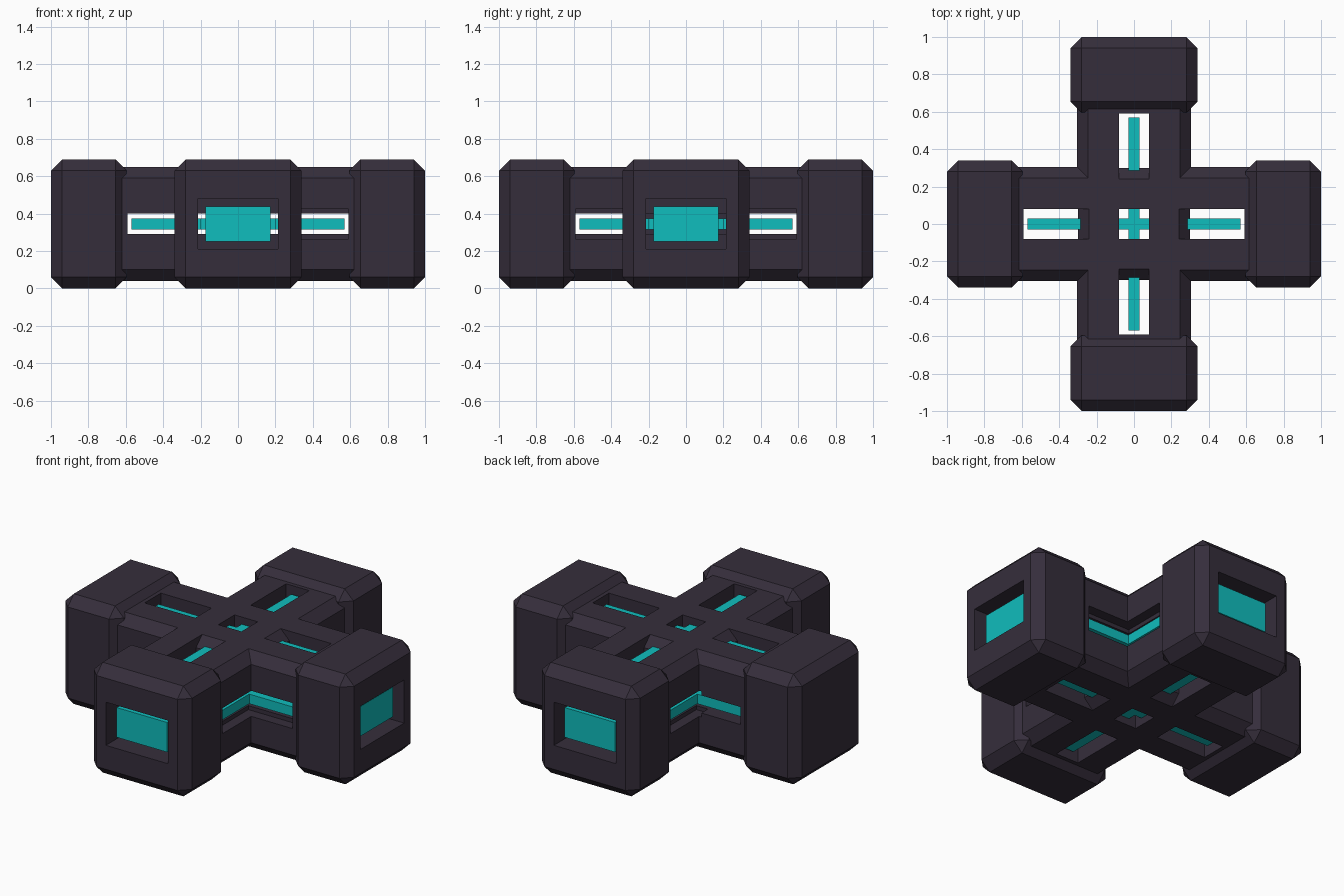
import bpy, bmesh, math
from mathutils import Matrix, Vector

if "Cube" in bpy.data.objects:
    bpy.data.objects.remove(bpy.data.objects["Cube"], do_unlink=True)

MID = 0.345      # height of the centre axis
HALF = 0.305     # half width of an arm
TURNS = [Matrix.Rotation(i * math.pi / 2, 4, "Z") for i in range(4)]


def material(name, rgb):
    m = bpy.data.materials.new(name)
    m.use_nodes = True
    m.diffuse_color = (*rgb, 1)
    m.node_tree.nodes["Principled BSDF"].inputs["Base Color"].default_value = (*rgb, 1)
    return m


HULL = material("dark plum metal", (0.036, 0.027, 0.044))
GLOW = material("teal light", (0.005, 0.51, 0.51))


def make(name, bm, mat):
    bmesh.ops.recalc_face_normals(bm, faces=bm.faces)
    me = bpy.data.meshes.new(name)
    bm.to_mesh(me)
    bm.free()
    me.materials.append(mat)
    ob = bpy.data.objects.new(name, me)
    bpy.context.scene.collection.objects.link(ob)
    return ob


def box(name, lo, hi, mat=HULL, turn=Matrix(), bevel=0, along=None):
    """Box with z measured from the centre axis; bevel all edges or those along one axis."""
    lo, hi = Vector(lo), Vector(hi)
    bm = bmesh.new()
    bmesh.ops.create_cube(bm, size=1)
    for v in bm.verts:
        v.co = Vector([(a + b) / 2 + c * (b - a) for a, b, c in zip(lo, hi, v.co)])
    if bevel:
        edges = [e for e in bm.edges if along is None
                 or abs((e.verts[0].co - e.verts[1].co)[along]) > 0.01]
        bmesh.ops.bevel(bm, geom=edges, offset=bevel, segments=1, affect="EDGES")
    bm.transform(Matrix.Translation((0, 0, MID)) @ turn)
    return make(name, bm, mat)


def prism(name, outline, half_depth, turn):
    """Extrude an x-z outline sideways."""
    bm = bmesh.new()
    face = bm.faces.new([bm.verts.new((x, -half_depth, z)) for x, z in outline])
    new = bmesh.ops.extrude_face_region(bm, geom=[face])["geom"]
    bmesh.ops.translate(bm, vec=(0, 2 * half_depth, 0),
                        verts=[g for g in new if isinstance(g, bmesh.types.BMVert)])
    bm.transform(Matrix.Translation((0, 0, MID)) @ turn)
    return make(name, bm, HULL)


def combine(ob, other, operation="DIFFERENCE"):
    mod = ob.modifiers.new("cut", "BOOLEAN")
    mod.operation, mod.solver, mod.object = operation, "EXACT", other
    deps = bpy.context.evaluated_depsgraph_get()
    deps.update()
    me = bpy.data.meshes.new_from_object(ob.evaluated_get(deps))
    ob.modifiers.clear()
    ob.data = me
    bpy.data.objects.remove(other, do_unlink=True)


# Crossing arms
frame = box("cross_frame", (-0.7, -HALF, -HALF), (0.7, HALF, HALF), bevel=0.06, along=0)
combine(frame, box("cross_arm", (-HALF, -0.7, -HALF), (HALF, 0.7, HALF),
                   bevel=0.06, along=1), "UNION")

# Level gap through the cross, then wider shallow slots on the arm sides
for turn in TURNS[:2]:
    combine(frame, box("gap", (-0.59, -0.32, -0.055), (0.59, 0.32, 0.055), turn=turn))
for turn in TURNS:
    for s in (-1, 1):
        y0, y1 = sorted((s * 0.24, s * 0.32))
        combine(frame, box("side_slot", (0.24, y0, -0.08), (0.59, y1, 0.08), turn=turn))

# Upright slots with a sloped inner end, and hollow arms
slope = [(0.24, 0.4), (0.24, HALF), (0.3, HALF - 0.06)]
outline = slope + [(x, -z) for x, z in reversed(slope)] + [(0.59, -0.4), (0.59, 0.4)]
for turn in TURNS:
    combine(frame, prism("upright_slot", outline, 0.08, turn))
    combine(frame, box("hollow", (0.3, -0.215, -0.135), (0.8, 0.215, 0.135), turn=turn))
combine(frame, box("centre_hole", (-0.08, -0.08, -0.4), (0.08, 0.08, 0.4)))

# End collars and their light panels
for name, turn in zip(("left", "back", "right", "front"), TURNS):
    collar = box(name + "_collar", (0.595, -0.34, -MID), (1, 0.34, MID),
                 turn=turn, bevel=0.06)
    combine(collar, box("opening", (0.5, -0.215, -0.135), (1.1, 0.215, 0.135), turn=turn))
    box(name + "_light_panel", (0.92, -0.175, -0.093), (0.95, 0.175, 0.093), GLOW, turn)

# Light bars behind the slots
for axis, turn in zip(("x", "y"), TURNS):
    for label, s in (("first", -1), ("second", 1)):
        a, b = sorted((s * 0.2, s * 0.26))
        box(f"{label}_{axis}_upright_bar", (-0.57, -0.03, a), (0.57, 0.03, b), GLOW, turn)
        box(f"{label}_{axis}_side_bar", (-0.57, a, -0.03), (0.57, b, 0.03), GLOW, turn)
